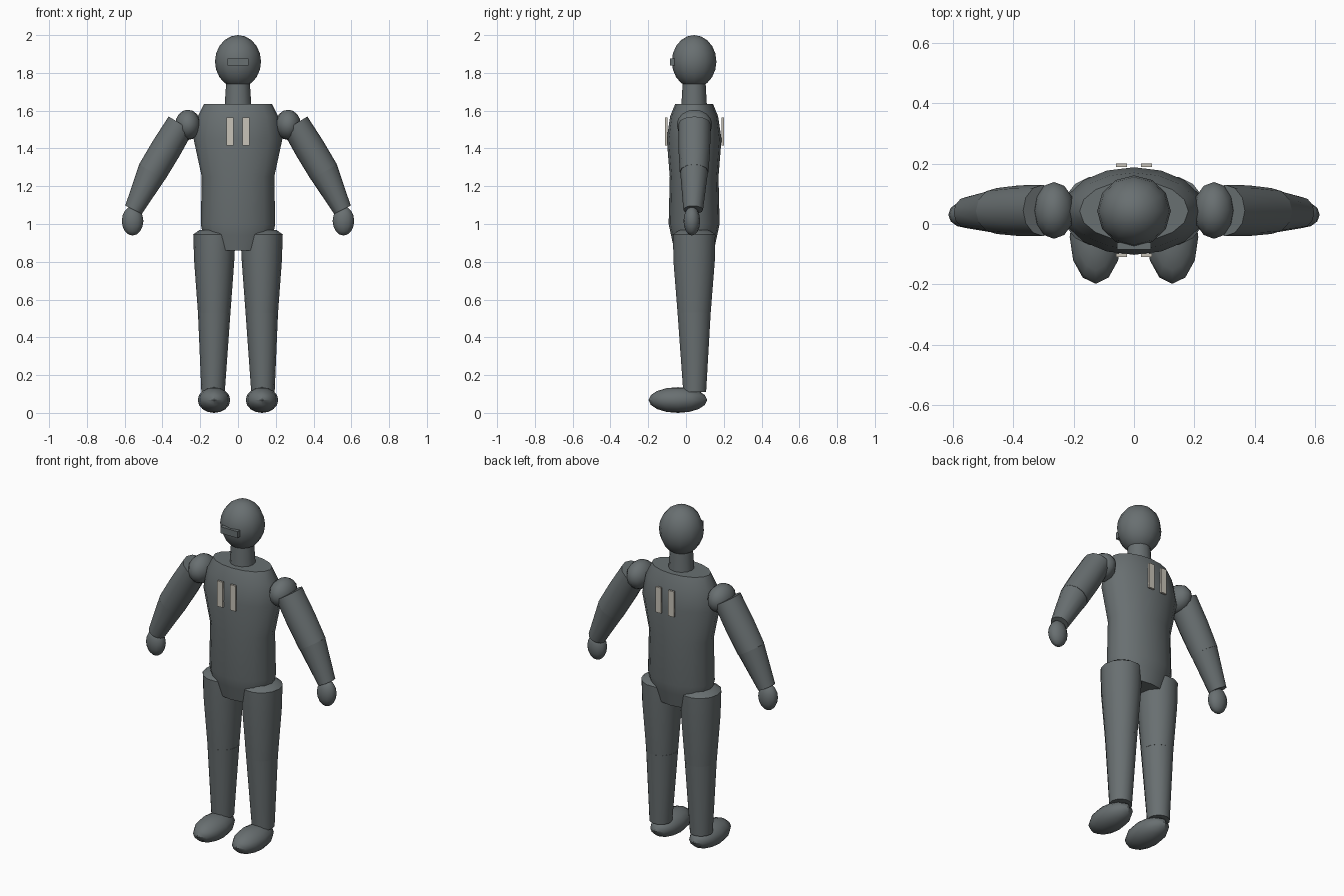
import bpy
import bmesh
import math
from mathutils import Vector

cube = bpy.data.objects.get("Cube")
if cube:
    bpy.data.objects.remove(cube, do_unlink=True)


def make_material(name, colour):
    mat = bpy.data.materials.new(name)
    mat.use_nodes = True
    mat.diffuse_color = colour
    mat.node_tree.nodes["Principled BSDF"].inputs["Base Color"].default_value = colour
    return mat


GREY = make_material("slate grey", (0.14, 0.16, 0.165, 1))
PALE = make_material("pale stone", (0.58, 0.55, 0.48, 1))


def finish(name, bm, mat, smooth=True):
    bmesh.ops.recalc_face_normals(bm, faces=bm.faces)
    mesh = bpy.data.meshes.new(name)
    bm.to_mesh(mesh)
    bm.free()
    mesh.materials.append(mat)
    obj = bpy.data.objects.new(name, mesh)
    bpy.context.collection.objects.link(obj)
    if smooth:
        bpy.ops.object.select_all(action="DESELECT")
        obj.select_set(True)
        bpy.context.view_layer.objects.active = obj
        bpy.ops.object.shade_smooth_by_angle(angle=math.radians(42))
    return obj


def loft(name, rings, segments=12):
    """Capped tube through rings of (centre, sideways radius, depth radius)."""
    bm = bmesh.new()
    axis = (Vector(rings[-1][0]) - Vector(rings[0][0])).normalized()
    depth = Vector((0, 1, 0))
    side = depth.cross(axis).normalized()
    loops = []
    for centre, rs, rd in rings:
        loop = []
        for i in range(segments):
            a = math.tau * i / segments
            loop.append(bm.verts.new(Vector(centre) + side * rs * math.cos(a) + depth * rd * math.sin(a)))
        loops.append(loop)
    for low, high in zip(loops, loops[1:]):
        for i in range(segments):
            j = (i + 1) % segments
            bm.faces.new((low[i], low[j], high[j], high[i]))
    bm.faces.new(loops[0])
    bm.faces.new(loops[-1])
    return finish(name, bm, GREY)


def ellipsoid(name, centre, radii, segments=12, rings=8):
    bm = bmesh.new()
    bmesh.ops.create_uvsphere(bm, u_segments=segments, v_segments=rings, radius=1)
    for v in bm.verts:
        v.co = Vector(centre) + Vector(a * b for a, b in zip(v.co, radii))
    return finish(name, bm, GREY)


def box(name, centre, size, mat):
    bm = bmesh.new()
    bmesh.ops.create_cube(bm, size=1)
    for v in bm.verts:
        v.co = Vector(centre) + Vector(a * b for a, b in zip(v.co, size))
    return finish(name, bm, mat, smooth=False)


MID = 0.043  # depth of the body's centre line

# Torso, from hips to shoulders: height, half width, half depth
torso_profile = [
    (0.86, 0.15, 0.105), (0.94, 0.185, 0.122), (1.0, 0.197, 0.135),
    (1.25, 0.192, 0.129), (1.45, 0.235, 0.145), (1.57, 0.213, 0.127), (1.636, 0.18, 0.1),
]
loft("torso", [((0, MID, z), w, d) for z, w, d in torso_profile], 16)

# Neck, head and visor
loft("neck", [((0, MID, 1.62), 0.071, 0.068), ((0, MID, 1.76), 0.062, 0.06)])
ellipsoid("head", (0, MID, 1.86), (0.122, 0.118, 0.14), 12, 10)
box("visor", (0, -0.073, 1.857), (0.112, 0.024, 0.038), GREY)

# Chest and back stripes
for place, y in (("chest", -0.104), ("back", 0.194)):
    for label, x in (("left", 0.042), ("right", -0.042)):
        box(f"{label}_{place}_stripe", (x, y, 1.49), (0.036, 0.012, 0.15), PALE)

# Limbs, built on both sides
for label, s in (("left", 1), ("right", -1)):
    ellipsoid(f"{label}_shoulder", (s * 0.265, 0.045, 1.525), (0.068, 0.094, 0.08))
    loft(f"{label}_upper_arm", [
        ((s * 0.302, 0.045, 1.53), 0.076, 0.085),
        ((s * 0.38, 0.044, 1.4), 0.081, 0.084),
        ((s * 0.455, 0.043, 1.275), 0.08, 0.076)])
    loft(f"{label}_forearm", [
        ((s * 0.452, 0.043, 1.28), 0.08, 0.074),
        ((s * 0.553, 0.038, 1.075), 0.049, 0.052)])
    ellipsoid(f"{label}_hand", (s * 0.558, 0.031, 1.016), (0.057, 0.044, 0.077))

    loft(f"{label}_thigh", [
        ((s * 0.126, MID, 0.53), 0.086, 0.09),
        ((s * 0.126, MID, 0.8), 0.106, 0.112),
        ((s * 0.125, MID, 0.945), 0.112, 0.115),
        ((s * 0.125, MID, 0.967), 0.08, 0.08)], 14)
    loft(f"{label}_shin", [
        ((s * 0.132, 0.046, 0.11), 0.062, 0.062),
        ((s * 0.126, MID, 0.53), 0.086, 0.09)], 14)
    ellipsoid(f"{label}_foot", (s * 0.127, -0.043, 0.068), (0.086, 0.155, 0.068))
